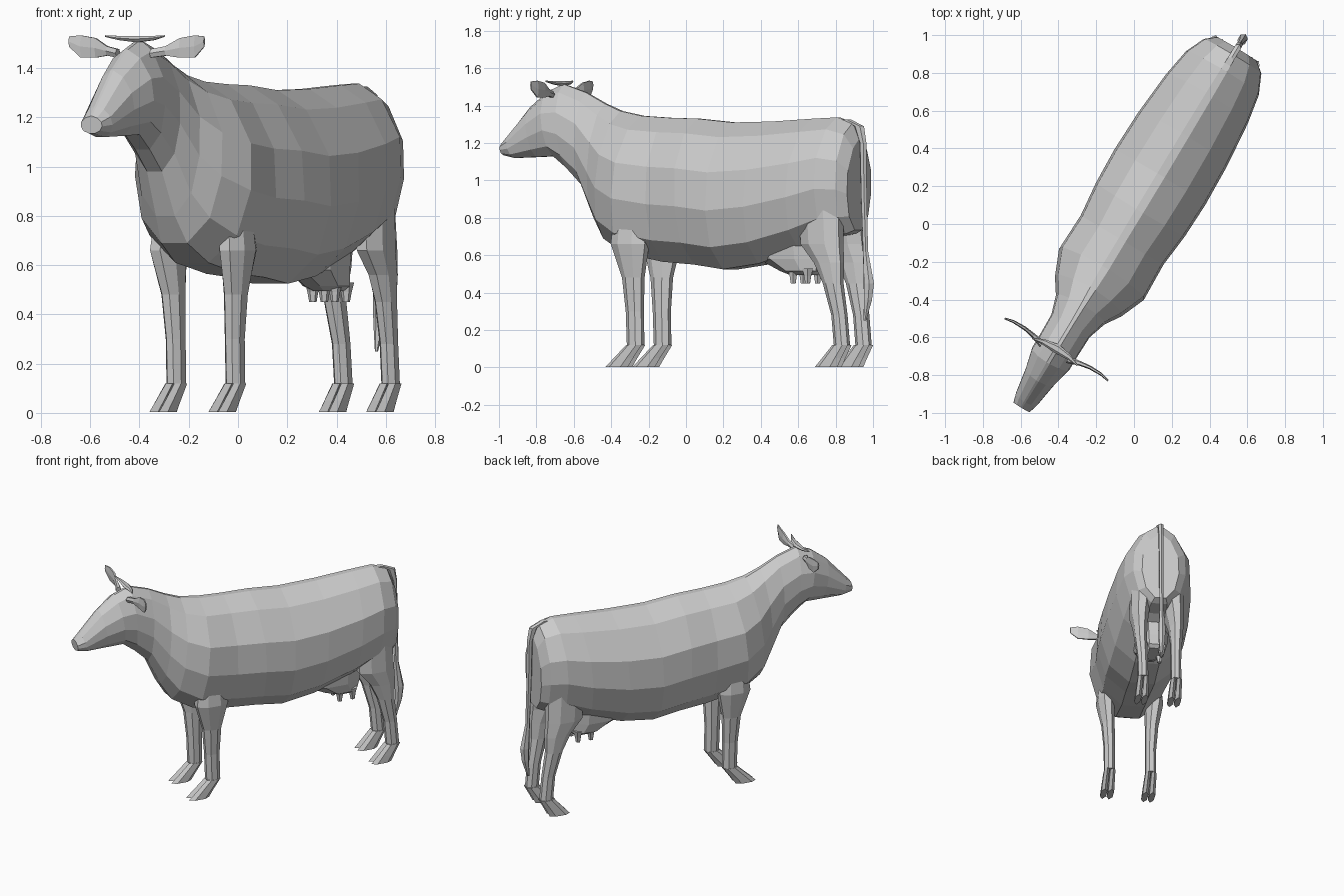
import bpy, bmesh, math
from mathutils import Matrix, Vector

# Local frame: the cow faces -y; the whole animal is turned about z
PLACE = Matrix.Translation((-0.012, 0, 0)) @ Matrix.Rotation(math.radians(-31), 4, 'Z')


def add_loft(bm, rings):
    loops = [[bm.verts.new(p) for p in ring] for ring in rings]
    n = len(loops[0])
    for a, b in zip(loops, loops[1:]):
        for i in range(n):
            j = (i + 1) % n
            bm.faces.new((a[i], a[j], b[j], b[i]))
    bm.faces.new(loops[0])
    bm.faces.new(loops[-1])


def make(name, lofts, mirror=False):
    bm = bmesh.new()
    for rings in lofts:
        add_loft(bm, rings)
        if mirror:
            add_loft(bm, [[(-p[0], p[1], p[2]) for p in r] for r in rings])
    bmesh.ops.recalc_face_normals(bm, faces=bm.faces)
    bm.transform(PLACE)
    me = bpy.data.meshes.new(name)
    bm.to_mesh(me)
    bm.free()
    ob = bpy.data.objects.new(name, me)
    bpy.context.collection.objects.link(ob)
    return ob


def flat_ring(x, y, z, rx, ry, n=8):
    # horizontal ellipse for legs, hooves, teats and tail
    return [(x + rx * math.cos(2 * math.pi * (i + .5) / n),
             y + ry * math.sin(2 * math.pi * (i + .5) / n), z) for i in range(n)]


# Head, neck and trunk: (top y, top z, bottom y, bottom z, half width)
STATIONS = [
    (-1.135, 1.205, -1.13, 1.135, .05), (-1.10, 1.245, -1.06, 1.12, .066),
    (-.97, 1.39, -.92, 1.125, .088), (-.86, 1.475, -.81, 1.13, .115),
    (-.76, 1.515, -.73, 1.07, .115), (-.62, 1.47, -.635, .98, .118),
    (-.50, 1.41, -.55, .80, .15), (-.40, 1.37, -.48, .69, .205),
    (-.27, 1.345, -.34, .61, .262), (-.10, 1.335, -.10, .565, .255),
    (.08, 1.33, .10, .55, .275), (.30, 1.31, .28, .525, .282),
    (.55, 1.315, .50, .555, .275), (.80, 1.33, .75, .63, .253),
    (.95, 1.337, .92, .70, .225), (1.045, 1.305, 1.03, .715, .178),
    (1.085, 1.22, 1.075, .735, .125)]
PROFILE = [(.08, 1), (.56, .9), (.96, .66), (1, .4), (.79, .15), (.3, 0)]


def body_ring(st):
    yt, zt, yb, zb, w = st
    half = [(w * u, yb + (yt - yb) * v, zb + (zt - zb) * v) for u, v in PROFILE]
    return half + [(-x, y, z) for x, y, z in reversed(half)]


make("body", [[body_ring(s) for s in STATIONS]])

# Legs: (x, y, z, half width, half length)
FRONT = [(.15, -.25, .82, .06, .10), (.165, -.25, .66, .062, .115),
         (.148, -.24, .48, .045, .065), (.14, -.235, .3, .038, .052),
         (.14, -.23, .12, .038, .05)]
HIND = [(.105, .91, .86, .08, .13), (.12, .92, .66, .062, .13),
        (.122, .965, .56, .05, .09), (.12, .99, .45, .042, .06),
        (.113, 1.025, .28, .036, .046), (.112, 1.04, .12, .036, .046)]


def hoof(x, y, reach):
    # two toes pointing forward
    return [[flat_ring(x + d, y, .12, .02, .048, 6),
             flat_ring(x + d * 1.1, y - .6 * reach, .05, .022, .06, 6),
             flat_ring(x + d * 1.15, y - reach, .003, .023, .07, 6)] for d in (-.02, .02)]


for name, table, reach in (("front", FRONT, .105), ("hind", HIND, .085)):
    make(name + "_legs", [[flat_ring(*r) for r in table]], True)
    make(name + "_hooves", hoof(table[-1][0], table[-1][1], reach), True)

# Udder with four teats
make("udder", [[flat_ring(0, .65, .68, .12, .22), flat_ring(0, .66, .58, .11, .20),
                flat_ring(0, .72, .515, .09, .12), flat_ring(0, .735, .495, .06, .08)]])
make("teats", [[flat_ring(.05, y, .53, .034, .034, 6), flat_ring(.052, y, .49, .022, .022, 6),
                flat_ring(.052, y, .45, .015, .015, 6)] for y in (.70, .79)], True)

# Tail with a tuft
TAIL = [(1.0, 1.325, .02, .03), (1.08, 1.29, .02, .03), (1.105, 1.2, .018, .02),
        (1.11, .9, .015, .018), (1.12, .62, .014, .016), (1.14, .45, .026, .032),
        (1.135, .36, .022, .025), (1.115, .25, .006, .008)]
make("tail", [[flat_ring(0, y, z, rx, ry, 6) for y, z, rx, ry in TAIL]])


def side_ring(x, y, z, ry, rz, n=6):
    # ellipse facing sideways for ears and horns
    return [(x, y + ry * math.cos(2 * math.pi * i / n),
             z + rz * math.sin(2 * math.pi * i / n)) for i in range(n)]


# Ears: thin leaves; horns: small and slender
EAR = [(.08, -.79, 1.46, .02, .02), (.14, -.775, 1.47, .013, .022),
       (.20, -.765, 1.482, .01, .046), (.27, -.765, 1.488, .008, .052),
       (.32, -.775, 1.508, .005, .024)]
HORN = [(.0, -.77, 1.518, .025, .015), (.08, -.775, 1.522, .015, .01),
        (.14, -.79, 1.53, .004, .004)]
make("ears", [[side_ring(*r) for r in EAR]], True)
make("horns", [[side_ring(*r) for r in HORN]], True)
